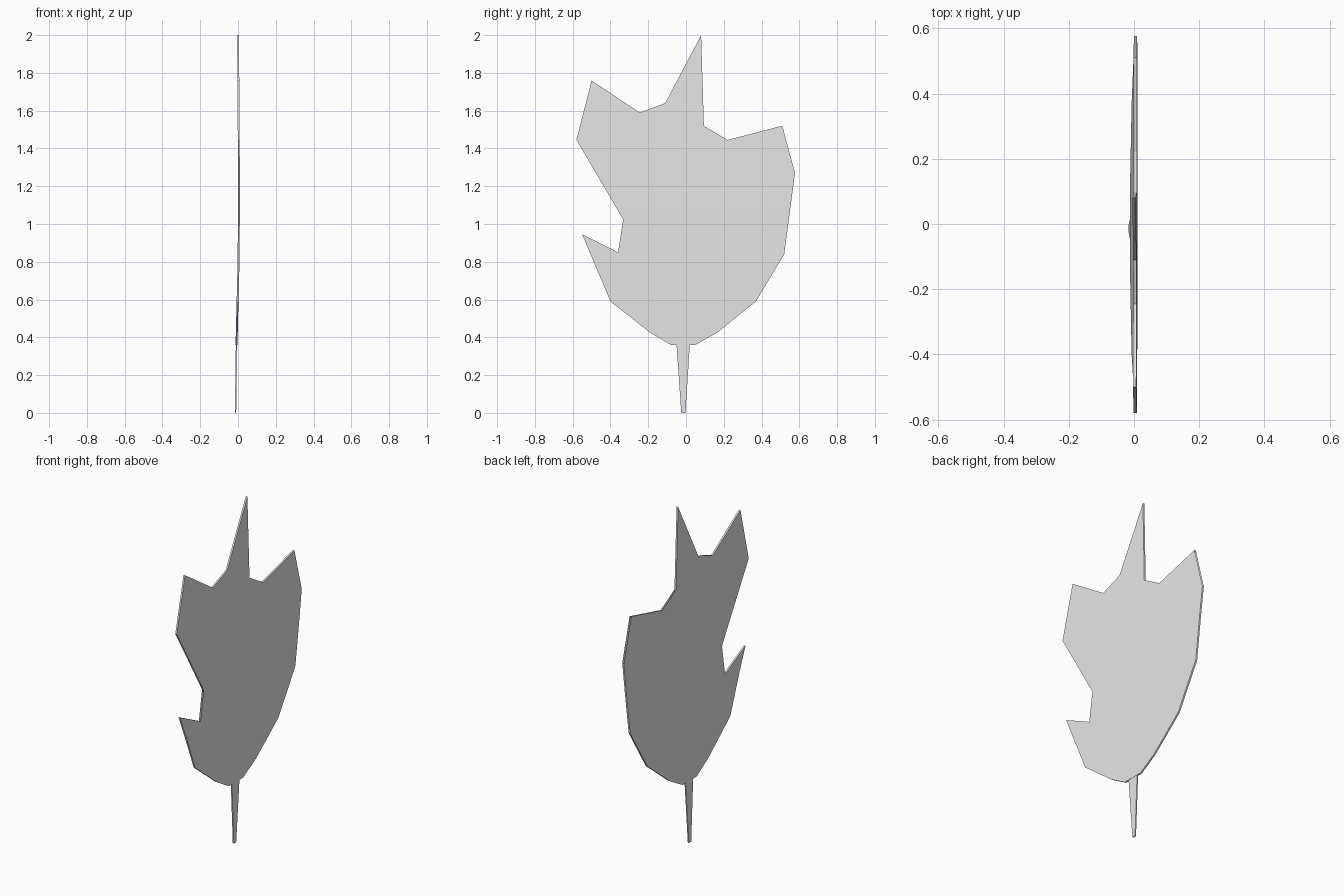
import bpy
import bmesh

cube = bpy.data.objects.get("Cube")
if cube:
    bpy.data.objects.remove(cube, do_unlink=True)

grey = bpy.data.materials.new("plain grey")
grey.use_nodes = True
colour = (0.8, 0.8, 0.8, 1)
grey.diffuse_color = colour
grey.node_tree.nodes["Principled BSDF"].inputs["Base Color"].default_value = colour

# Gentle lengthwise bend: height and sideways offset
BEND = [(0, -0.013), (0.36, -0.008), (0.8, 0.003), (1.1, 0.005),
        (1.45, 0.004), (2, 0)]


def bend(z):
    for (z0, x0), (z1, x1) in zip(BEND, BEND[1:]):
        if z <= z1:
            return x0 + (x1 - x0) * (z - z0) / (z1 - z0)
    return BEND[-1][1]


def bent_sheet(name, outline, thickness):
    """Thin flat plate from a (y, z) outline, creased along the bend."""
    bm = bmesh.new()
    face = bm.faces.new([bm.verts.new((0, y, z)) for y, z in outline])
    bmesh.ops.triangulate(bm, faces=[face])
    for z, _ in BEND[1:-1]:
        bmesh.ops.bisect_plane(bm, geom=bm.verts[:] + bm.edges[:] + bm.faces[:],
                               dist=1e-5, plane_co=(0, 0, z), plane_no=(0, 0, 1))
    for v in bm.verts:
        v.co.x = bend(v.co.z) - thickness / 2
    ext = bmesh.ops.extrude_face_region(bm, geom=bm.faces[:], use_keep_orig=True)
    for v in ext["geom"]:
        if isinstance(v, bmesh.types.BMVert):
            v.co.x += thickness
    bmesh.ops.recalc_face_normals(bm, faces=bm.faces[:])
    mesh = bpy.data.meshes.new(name)
    bm.to_mesh(mesh)
    bm.free()
    mesh.materials.append(grey)
    obj = bpy.data.objects.new(name, mesh)
    bpy.context.collection.objects.link(obj)
    return obj


# Lobed blade, clockwise from the upper lobe
bent_sheet("leaf_blade", [
    (-0.50, 1.76), (-0.245, 1.59), (-0.11, 1.64), (0.08, 2), (0.097, 1.445),
    (0.22, 1.445), (0.51, 1.52), (0.275, 1.115), (0.577, 1.27), (0.52, 0.84),
    (0.37, 0.59), (0.165, 0.425), (0.05, 0.36), (-0.08, 0.36), (-0.19, 0.425),
    (-0.40, 0.59), (-0.55, 0.945), (-0.37, 0.855), (-0.145, 0.705),
    (-0.58, 1.445)], 0.01)

# Tapered stem
bent_sheet("stem", [(-0.05, 0.36), (0.02, 0.36), (-0.003, 0), (-0.025, 0)], 0.007)
